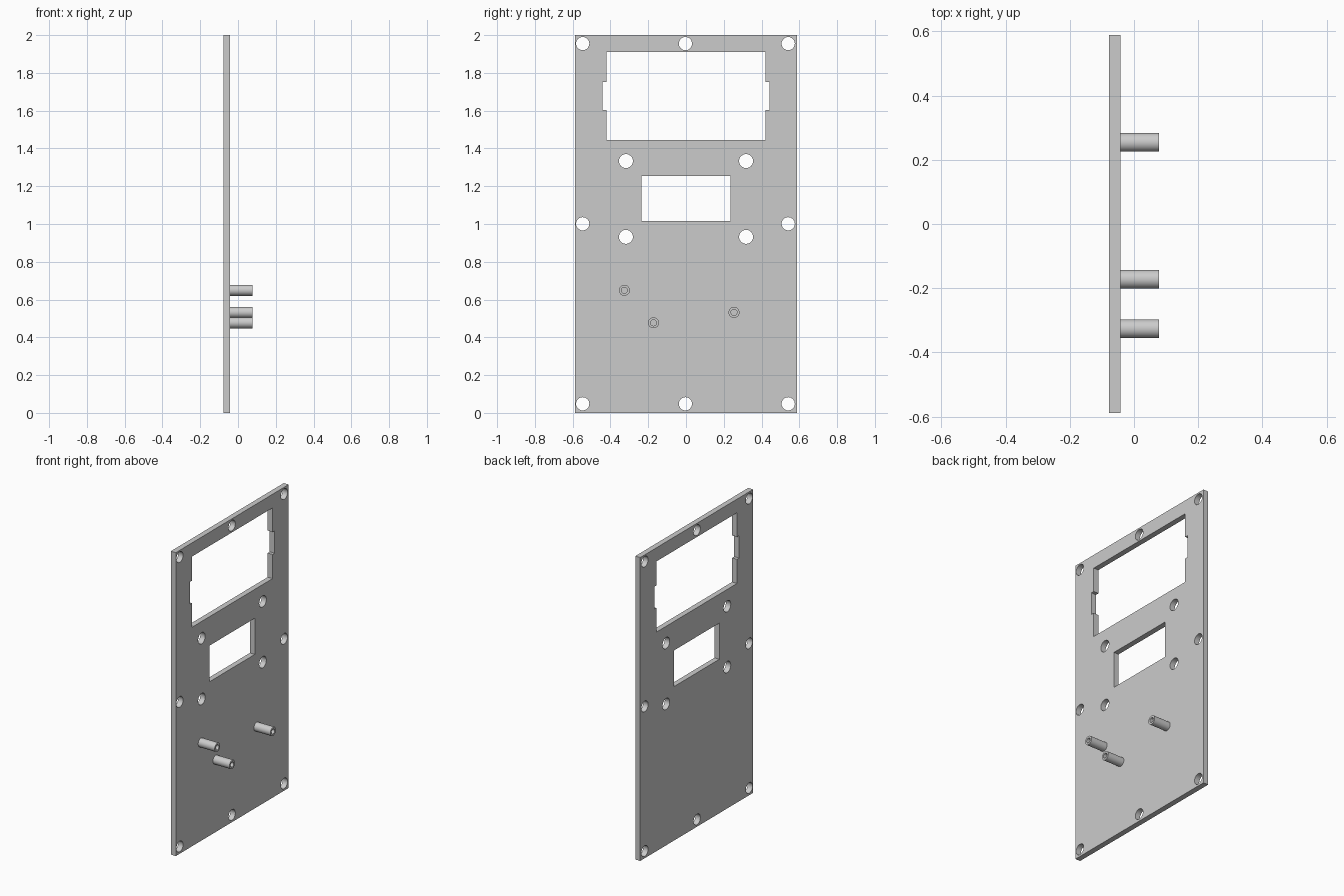
import bpy
import bmesh
from math import cos, sin, pi, radians
from mathutils import Matrix

cube = bpy.data.objects.get("Cube")
if cube:
    bpy.data.objects.remove(cube, do_unlink=True)

grey = bpy.data.materials.new("light grey")
grey.use_nodes = True
colour = (0.6, 0.6, 0.6, 1)
grey.diffuse_color = colour
grey.node_tree.nodes["Principled BSDF"].inputs["Base Color"].default_value = colour

PLATE_BACK, PLATE_FRONT, POST_END = -0.078, -0.042, 0.078


def circle(y, z, radius, sides=32):
    angles = [2 * pi * i / sides for i in range(sides)]
    return [(y + radius * cos(a), z + radius * sin(a)) for a in angles]


def rectangle(y0, y1, z0, z1):
    return [(y0, z0), (y1, z0), (y1, z1), (y0, z1)]


def extruded_part(name, outlines, x0, x1):
    """Fill outlines drawn in the y-z plane (inner ones are holes) from x0 to x1."""
    curve = bpy.data.curves.new(name + "_profile", "CURVE")
    curve.dimensions = "2D"
    curve.fill_mode = "BOTH"
    curve.extrude = (x1 - x0) / 2
    for outline in outlines:
        spline = curve.splines.new("POLY")
        spline.points.add(len(outline) - 1)
        for point, (y, z) in zip(spline.points, outline):
            point.co = (y, z, 0, 1)
        spline.use_cyclic_u = True
    profile = bpy.data.objects.new(name + "_profile", curve)
    bpy.context.collection.objects.link(profile)
    bpy.context.view_layer.update()
    graph = bpy.context.evaluated_depsgraph_get()
    mesh = bpy.data.meshes.new_from_object(profile.evaluated_get(graph))
    bpy.data.objects.remove(profile, do_unlink=True)

    # Stand the profile up: its x, y, z become world y, z, x
    mesh.transform(Matrix.Translation(((x0 + x1) / 2, 0, 0)) @
                   Matrix(((0, 0, 1, 0), (1, 0, 0, 0), (0, 1, 0, 0), (0, 0, 0, 1))))
    bm = bmesh.new()
    bm.from_mesh(mesh)
    bmesh.ops.remove_doubles(bm, verts=bm.verts, dist=0.0001)
    bmesh.ops.recalc_face_normals(bm, faces=bm.faces)
    bm.to_mesh(mesh)
    bm.free()

    mesh.name = name
    mesh.materials.clear()
    mesh.materials.append(grey)
    part = bpy.data.objects.new(name, mesh)
    bpy.context.collection.objects.link(part)
    bpy.ops.object.select_all(action="DESELECT")
    part.select_set(True)
    bpy.context.view_layer.objects.active = part
    bpy.ops.object.shade_smooth_by_angle(angle=radians(30))
    return part


# Display window with a shallow notch in each side
half_window = [(0.42, 1.444), (0.42, 1.603), (0.442, 1.603),
               (0.442, 1.751), (0.42, 1.751), (0.42, 1.91)]
display_window = half_window + [(-y, z) for y, z in reversed(half_window)]

# Screw holes around the rim, none in the middle of the panel
rim_holes = [circle(y, z, 0.035)
             for y in (-0.547, -0.003, 0.541) for z in (0.048, 1.001, 1.955)
             if not (abs(y) < 0.1 and 0.5 < z < 1.5)]

# Four holes around the small window
inner_holes = [circle(y, z, 0.037) for y in (-0.318, 0.318) for z in (0.932, 1.333)]

panel_outline = rectangle(-0.588, 0.588, 0, 2)
small_window = rectangle(-0.235, 0.235, 1.015, 1.253)
extruded_part("panel", [panel_outline, display_window, small_window]
              + rim_holes + inner_holes, PLATE_BACK, PLATE_FRONT)

# Hollow mounting posts
posts = {"right_post": (-0.326, 0.649), "middle_post": (-0.172, 0.477),
         "left_post": (0.254, 0.532)}
for name, (y, z) in posts.items():
    extruded_part(name, [circle(y, z, 0.029), circle(y, z, 0.016)],
                  PLATE_FRONT, POST_END)
